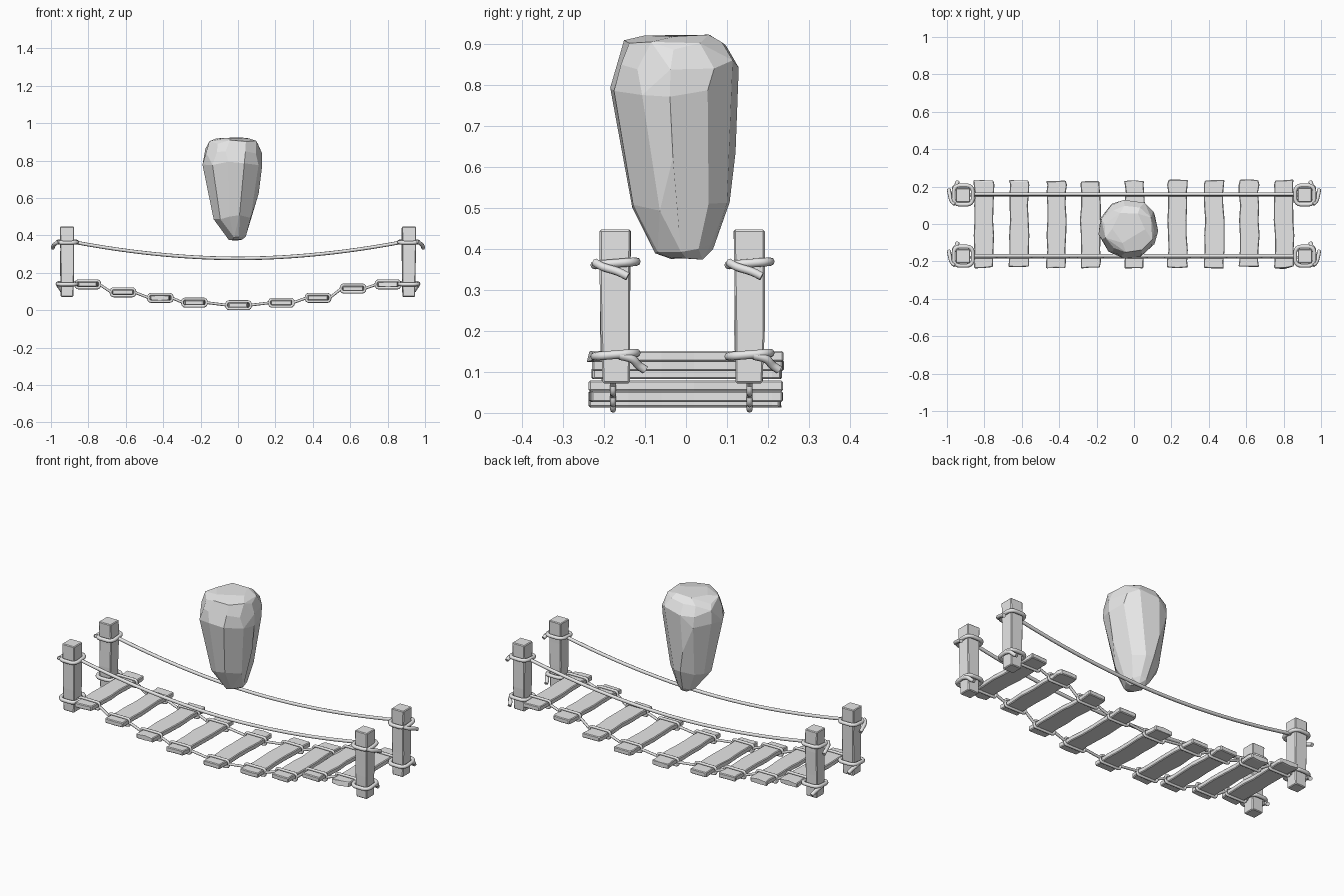
import bpy, bmesh, math, random
from mathutils import Vector

if "Cube" in bpy.data.objects:
    bpy.data.objects.remove(bpy.data.objects["Cube"])

random.seed(7)
grey = bpy.data.materials.new("stone grey")
grey.diffuse_color = (0.8, 0.8, 0.8, 1)
grey.use_nodes = True
grey.node_tree.nodes["Principled BSDF"].inputs["Base Color"].default_value = grey.diffuse_color


def finish(bm, name, bevel=0.0):
    bmesh.ops.recalc_face_normals(bm, faces=bm.faces)
    me = bpy.data.meshes.new(name)
    bm.to_mesh(me)
    bm.free()
    me.materials.append(grey)
    ob = bpy.data.objects.new(name, me)
    bpy.context.collection.objects.link(ob)
    if bevel:
        mod = ob.modifiers.new("bevel", 'BEVEL')
        mod.width, mod.segments = bevel, 1
        mod.limit_method, mod.angle_limit = 'ANGLE', math.radians(40)
    return ob


def loft(rings, name, bevel=0.0):
    """Skin a list of equal rings and cap both ends."""
    bm = bmesh.new()
    rows = [[bm.verts.new(p) for p in ring] for ring in rings]
    n = len(rows[0])
    for a, b in zip(rows, rows[1:]):
        for i in range(n):
            bm.faces.new((a[i], a[(i + 1) % n], b[(i + 1) % n], b[i]))
    bm.faces.new(rows[0])
    bm.faces.new(rows[-1])
    return finish(bm, name, bevel)


def rope(paths, radius, name):
    """Round rope through each (points, closed) path, as one mesh."""
    cu = bpy.data.curves.new(name, 'CURVE')
    cu.dimensions = '3D'
    cu.bevel_depth, cu.bevel_resolution, cu.use_fill_caps = radius, 2, True
    for pts, closed in paths:
        sp = cu.splines.new('POLY')
        sp.points.add(len(pts) - 1)
        for p, co in zip(sp.points, pts):
            p.co = (*co, 1)
        sp.use_cyclic_u = closed
        sp.use_smooth = True
    cu.materials.append(grey)
    ob = bpy.data.objects.new(name, cu)
    bpy.context.collection.objects.link(ob)
    bpy.ops.object.select_all(action='DESELECT')
    ob.select_set(True)
    bpy.context.view_layer.objects.active = ob
    bpy.ops.object.convert(target='MESH')
    bpy.ops.object.shade_smooth_by_angle(angle=math.radians(50))


def round_rect(hu, hv, r, seg=4):
    """Outline of a rounded rectangle in 2D."""
    out = []
    for k, (su, sv) in enumerate(((1, 1), (-1, 1), (-1, -1), (1, -1))):
        for j in range(seg + 1):
            a = (k + j / seg) * math.pi / 2
            out.append((su * (hu - r) + r * math.cos(a), sv * (hv - r) + r * math.sin(a)))
    return out


def jit(s):
    return random.uniform(-s, s)


def smooth_path(pts, steps=5):
    """Catmull-Rom curve through the points."""
    p = [Vector(q) for q in pts]
    p = [2 * p[0] - p[1]] + p + [2 * p[-1] - p[-2]]
    out = []
    for i in range(1, len(p) - 2):
        a, b, c, d = p[i - 1:i + 3]
        for k in range(steps):
            t = k / steps
            out.append(0.5 * (2 * b + (c - a) * t + (2 * a - 5 * b + 4 * c - d) * t * t
                              + (3 * b - a - 3 * c + d) * t ** 3))
    return out + [p[-2]]


# Posts with rope wraps and loose ends
for side, sx in (("left", -1), ("right", 1)):
    for depth, yc in (("front", -0.172), ("back", 0.155)):
        xc = 0.913 * sx
        rings = []
        for z, h in ((0.072, 0.033), (0.2, 0.036), (0.33, 0.037), (0.447, 0.038)):
            dx, dy = jit(0.002), jit(0.002)
            rings.append([(xc + dx + u * h, yc + dy + v * h, z)
                          for u, v in ((-1, -1), (1, -1), (1, 1), (-1, 1))])
        loft(rings, f"{side}_{depth}_post", 0.004)
        paths = []
        for zc in (0.365, 0.142):
            loop = round_rect(0.051, 0.051, 0.03)
            paths.append(([(xc + u, yc + v, zc + 0.004 * v / 0.05) for u, v in loop], True))
        paths.append((smooth_path([(xc + 0.045 * sx, yc - 0.05, 0.367),
                                   (xc + 0.063 * sx, yc - 0.03, 0.356),
                                   (xc + 0.073 * sx, yc + 0.005, 0.345),
                                   (xc + 0.077 * sx, yc + 0.03, 0.333)]), False))
        paths.append((smooth_path([(xc + 0.052 * sx, yc + 0.01, 0.14),
                                   (xc + 0.048 * sx, yc + 0.04, 0.132),
                                   (xc + 0.036 * sx, yc + 0.056, 0.116),
                                   (xc + 0.03 * sx, yc + 0.072, 0.105)]), False))
        rope(paths, 0.0105, f"{side}_{depth}_post_rope")

# Planks: centre x, centre z
planks = [(-0.803, 0.138), (-0.615, 0.096), (-0.415, 0.066), (-0.233, 0.041), (0.003, 0.027),
          (0.232, 0.040), (0.428, 0.066), (0.615, 0.116), (0.802, 0.138)]
for i, (x, z) in enumerate(planks):
    rings = []
    for y in (-0.232, -0.2, -0.14, -0.06, 0.02, 0.1, 0.17, 0.21, 0.233):
        l, r = x - 0.052 + jit(0.005), x + 0.052 + jit(0.005)
        end = abs(y) > 0.23
        ly, my, ry = [y + (jit(0.006) if end else 0) for _ in range(3)]
        m = (l + r) / 2
        rings.append([(l, ly, z - 0.0135), (m, my, z - 0.0135), (r, ry, z - 0.0135),
                      (r, ry, z + 0.0135), (m, my, z + 0.0135), (l, ly, z + 0.0135)])
    loft(rings, f"plank_{i + 1}", 0.004)

# Ropes looped round each plank, joined by short lengths, and sagging handrails
for name, y, yr in (("front", -0.178, -0.17), ("back", 0.155, 0.16)):
    paths = []
    for x, z in planks:
        paths.append(([(x + u, y, z + v) for u, v in round_rect(0.064, 0.0195, 0.015)], True))
    for (xa, za), (xb, zb) in zip(planks, planks[1:]):
        paths.append(([(xa + 0.062, y, za), (xb - 0.062, y, zb)], False))
    for s, (x, z) in ((-1, planks[0]), (1, planks[-1])):
        paths.append(([(x + 0.062 * s, y, z), (0.88 * s, y, 0.142)], False))
    rope(paths, 0.0072, f"{name}_walkway_rope")
    rail = [(0.87 * k / 12, yr, 0.277 + 0.086 * abs(k / 12) ** 1.9) for k in range(-12, 13)]
    rope([(rail, False)], 0.0095, f"{name}_handrail_rope")

# Faceted boulder: z, min x, max x, min y, max y
levels = [(0.377, -0.05, 0.02, -0.04, 0.045), (0.40, -0.075, 0.04, -0.075, 0.065),
          (0.50, -0.13, 0.078, -0.13, 0.105), (0.63, -0.165, 0.107, -0.153, 0.122),
          (0.78, -0.187, 0.13, -0.182, 0.13), (0.85, -0.18, 0.13, -0.172, 0.13),
          (0.90, -0.157, 0.108, -0.15, 0.095), (0.921, -0.115, 0.06, -0.105, 0.07)]
bm = bmesh.new()
for k, (z, x0, x1, y0, y1) in enumerate(levels):
    n = 6 if k in (0, 7) else 11
    for i in range(n):
        a = (i + jit(0.22)) * math.tau / n
        s = 1.02 + jit(0.025)
        dz = jit(0.003) if k in (0, 7) else jit(0.014)
        bm.verts.new(((x0 + x1) / 2 + (x1 - x0) / 2 * s * math.cos(a),
                      (y0 + y1) / 2 + (y1 - y0) / 2 * s * math.sin(a), z + dz))
hull = bmesh.ops.convex_hull(bm, input=bm.verts)
loose = [v for v in bm.verts if not v.link_faces]
bmesh.ops.delete(bm, geom=loose, context='VERTS')
bmesh.ops.dissolve_limit(bm, angle_limit=math.radians(9), verts=bm.verts, edges=bm.edges)
finish(bm, "boulder")
